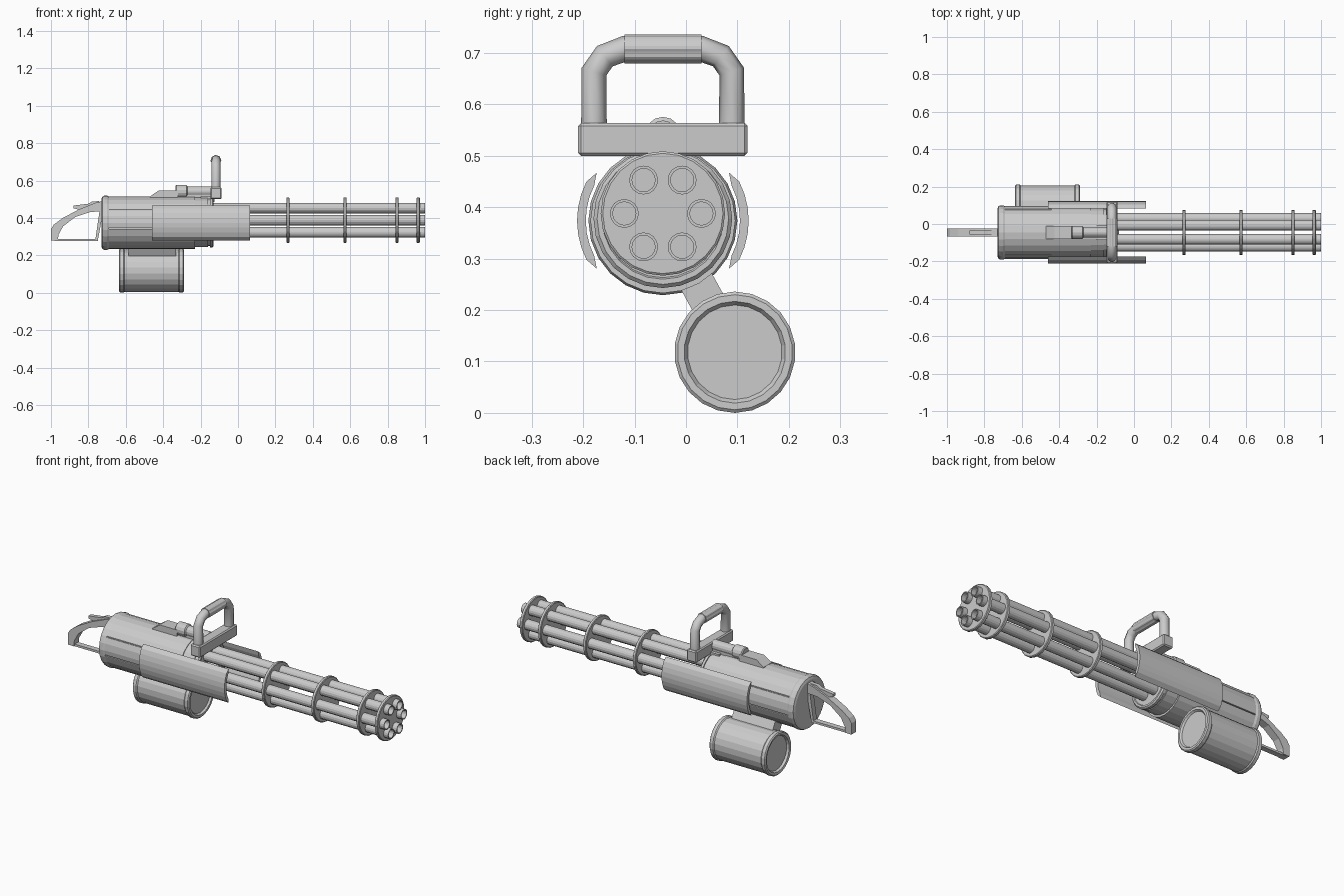
import bpy, bmesh
from math import sin, cos, pi, radians, atan2
from mathutils import Vector, Matrix

if "Cube" in bpy.data.objects:
    bpy.data.objects.remove(bpy.data.objects["Cube"])

AY = -0.045          # gun axis in y
BODY_Z, BARREL_Z = 0.374, 0.388


def finish(bm, name):
    bmesh.ops.recalc_face_normals(bm, faces=bm.faces)
    me = bpy.data.meshes.new(name)
    bm.to_mesh(me)
    bm.free()
    ob = bpy.data.objects.new(name, me)
    bpy.context.collection.objects.link(ob)
    return ob


def lathe(name, profile, y, z, n=24):
    """Revolve (x, radius) points around a line parallel to x."""
    bm = bmesh.new()
    pts = [(profile[0][0], 0)] + profile + [(profile[-1][0], 0)]
    rings = []
    for x, r in pts:
        if r == 0:
            rings.append([bm.verts.new((x, y, z))] * n)
        else:
            rings.append([bm.verts.new((x, y + r * sin(2 * pi * i / n), z + r * cos(2 * pi * i / n)))
                          for i in range(n)])
    for a, b in zip(rings, rings[1:]):
        for i in range(n):
            j = (i + 1) % n
            bm.faces.new(list(dict.fromkeys((a[i], a[j], b[j], b[i]))))
    return finish(bm, name)


def box(name, lo, hi, bevel=0.0):
    bm = bmesh.new()
    bmesh.ops.create_cube(bm, size=1)
    lo, hi = Vector(lo), Vector(hi)
    for v in bm.verts:
        v.co = (lo + hi) / 2 + Vector(v.co[i] * (hi[i] - lo[i]) for i in range(3))
    if bevel:
        bmesh.ops.bevel(bm, geom=bm.edges[:], offset=bevel, segments=1, affect='EDGES')
    return finish(bm, name)


def prism(name, pts, direction):
    """Extrude a closed outline of 3D points along a vector."""
    bm = bmesh.new()
    f = bm.faces.new([bm.verts.new(p) for p in pts])
    ext = bmesh.ops.extrude_face_region(bm, geom=[f])
    bmesh.ops.translate(bm, vec=direction, verts=[g for g in ext['geom'] if isinstance(g, bmesh.types.BMVert)])
    return finish(bm, name)


def side_plate(name, pts, w0, w1=None):
    """Side-view (x, z) outline given thickness, centred on the gun axis."""
    return prism(name, [(x, AY - w0 / 2, z) for x, z in pts], (0, w0, 0))


# main housing with rear rim and stepped front collar
housing = lathe("housing", [(-0.73, 0.128), (-0.725, 0.14), (-0.715, 0.145), (-0.70, 0.145), (-0.69, 0.141),
                            (-0.23, 0.141), (-0.23, 0.134)], AY, BODY_Z)
lathe("front_collar", [(-0.24, 0.134), (-0.16, 0.134), (-0.16, 0.129), (-0.15, 0.129), (-0.15, 0.135),
                       (-0.137, 0.135), (-0.13, 0.128), (-0.13, 0.118), (-0.135, 0.115)], AY, 0.378)
lathe("spindle_hub", [(-0.14, 0.035), (-0.09, 0.03), (-0.08, 0.02)], AY, BARREL_Z, 12)

# seam grooves cut in both sides of the housing
cutters = []
for z in (0.443, 0.345):
    for s in (-1, 1):
        yc = AY + s * 0.145
        c = box("groove_cutter", (-0.69, yc - 0.024, z - 0.003), (-0.44, yc + 0.024, z + 0.003))
        c.hide_render = True
        c.hide_set(True)
        m = housing.modifiers.new("groove", 'BOOLEAN')
        m.operation, m.solver, m.object = 'DIFFERENCE', 'EXACT', c

# curved side guards, pointed at both tips
for s, side in ((-1, "right"), (1, "left")):
    outline = []
    for i in range(9):
        a = radians(-36 + 9 * i)
        r = 0.167 if 0 < i < 8 else 0.159
        outline.append((-0.46, AY + s * r * cos(a), BODY_Z + r * sin(a)))
    for i in range(7, 0, -1):
        a = radians(-36 + 9 * i)
        outline.append((-0.46, AY + s * 0.150 * cos(a), BODY_Z + 0.150 * sin(a)))
    prism("side_guard_" + side, outline, (0.525, 0, 0))

# rotating barrels and clamp discs
for i in range(6):
    a = i * pi / 3
    lathe(f"barrel_{i + 1}", [(-0.14, 0.028), (1.0, 0.028), (1.0, 0.0225), (0.93, 0.0225)],
          AY + 0.075 * cos(a), BARREL_Z + 0.075 * sin(a), 16)
for i, x in enumerate((0.267, 0.572, 0.85, 0.963)):
    lathe(f"clamp_disc_{i + 1}", [(x - 0.009, 0.117), (x - 0.006, 0.121), (x + 0.006, 0.121), (x + 0.009, 0.117)],
          AY, BARREL_Z)

# ammunition drum and the neck joining it to the housing
DY, DZ = 0.095, 0.118
lathe("ammo_drum", [(-0.62, 0.094), (-0.632, 0.099), (-0.635, 0.112), (-0.63, 0.118), (-0.612, 0.118),
                    (-0.606, 0.113), (-0.319, 0.113), (-0.313, 0.118), (-0.295, 0.118), (-0.29, 0.112),
                    (-0.29, 0.099), (-0.30, 0.092)], DY, DZ, 22)
neck = box("drum_neck", (-0.585, -0.034, -0.06), (-0.332, 0.034, 0.06))
neck.data.transform(Matrix.Translation((0, 0.025, 0.247)) @ Matrix.Rotation(atan2(0.14, 0.255), 4, 'X'))

# top carriage, mount tube and sloped cover
box("handle_base", (-0.147, -0.21, 0.5), (-0.087, 0.12, 0.564), 0.006)
lathe("mount_tube", [(-0.335, 0.03), (-0.33, 0.035), (-0.275, 0.035), (-0.27, 0.028), (-0.14, 0.028)], AY, 0.541, 14)
box("mount_tube_saddle", (-0.32, AY - 0.022, 0.49), (-0.14, AY + 0.022, 0.535))
box("collar_bracket", (-0.2, AY - 0.04, 0.485), (-0.125, AY + 0.04, 0.515))
side_plate("sloped_cover", [(-0.47, 0.5), (-0.47, 0.515), (-0.425, 0.546), (-0.32, 0.546), (-0.32, 0.5)], 0.07)

# carry handle
cu = bpy.data.curves.new("carry_handle", 'CURVE')
cu.dimensions = '3D'
cu.bevel_depth, cu.bevel_resolution, cu.use_fill_caps = 0.025, 2, True
half = [(0.134, 0.555), (0.134, 0.664), (0.113, 0.694), (0.073, 0.709)]
path = [(-y, z) for y, z in half] + half[::-1]
sp = cu.splines.new('POLY')
sp.points.add(len(path) - 1)
for p, (y, z) in zip(sp.points, path):
    p.co = (-0.118, AY + y, z, 1)
handle = bpy.data.objects.new("carry_handle", cu)
bpy.context.collection.objects.link(handle)
bpy.context.view_layer.objects.active = handle
handle.select_set(True)
bpy.ops.object.convert(target='MESH')

# ribbed sleeve on the carry handle
bm = bmesh.new()
ring = []
for i in range(32):
    a = 2 * pi * i / 32
    r = 0.0285 if i % 4 < 2 else 0.0265
    ring.append(bm.verts.new((-0.118 + r * cos(a), AY - 0.075, 0.708 + r * sin(a))))
f = bm.faces.new(ring)
ext = bmesh.ops.extrude_face_region(bm, geom=[f])
bmesh.ops.translate(bm, vec=(0, 0.15, 0), verts=[g for g in ext['geom'] if isinstance(g, bmesh.types.BMVert)])
finish(bm, "grip_sleeve")

# rear grip, loop guard and trigger lever
side_plate("rear_grip", [(-0.72, 0.49), (-0.76, 0.482), (-0.85, 0.446), (-0.94, 0.398), (-0.985, 0.364), (-1.0, 0.34),
                         (-1.0, 0.278), (-0.963, 0.278), (-0.96, 0.31), (-0.935, 0.355), (-0.87, 0.405),
                         (-0.79, 0.432), (-0.72, 0.435)], 0.042)
side_plate("loop_guard", [(-0.98, 0.276), (-0.75, 0.276), (-0.72, 0.44), (-0.74, 0.44), (-0.762, 0.288),
                          (-0.98, 0.288)], 0.03)
side_plate("trigger_lever", [(-0.88, 0.452), (-0.88, 0.466), (-0.80, 0.476), (-0.78, 0.488), (-0.74, 0.49),
                             (-0.76, 0.47), (-0.84, 0.44)], 0.022)
